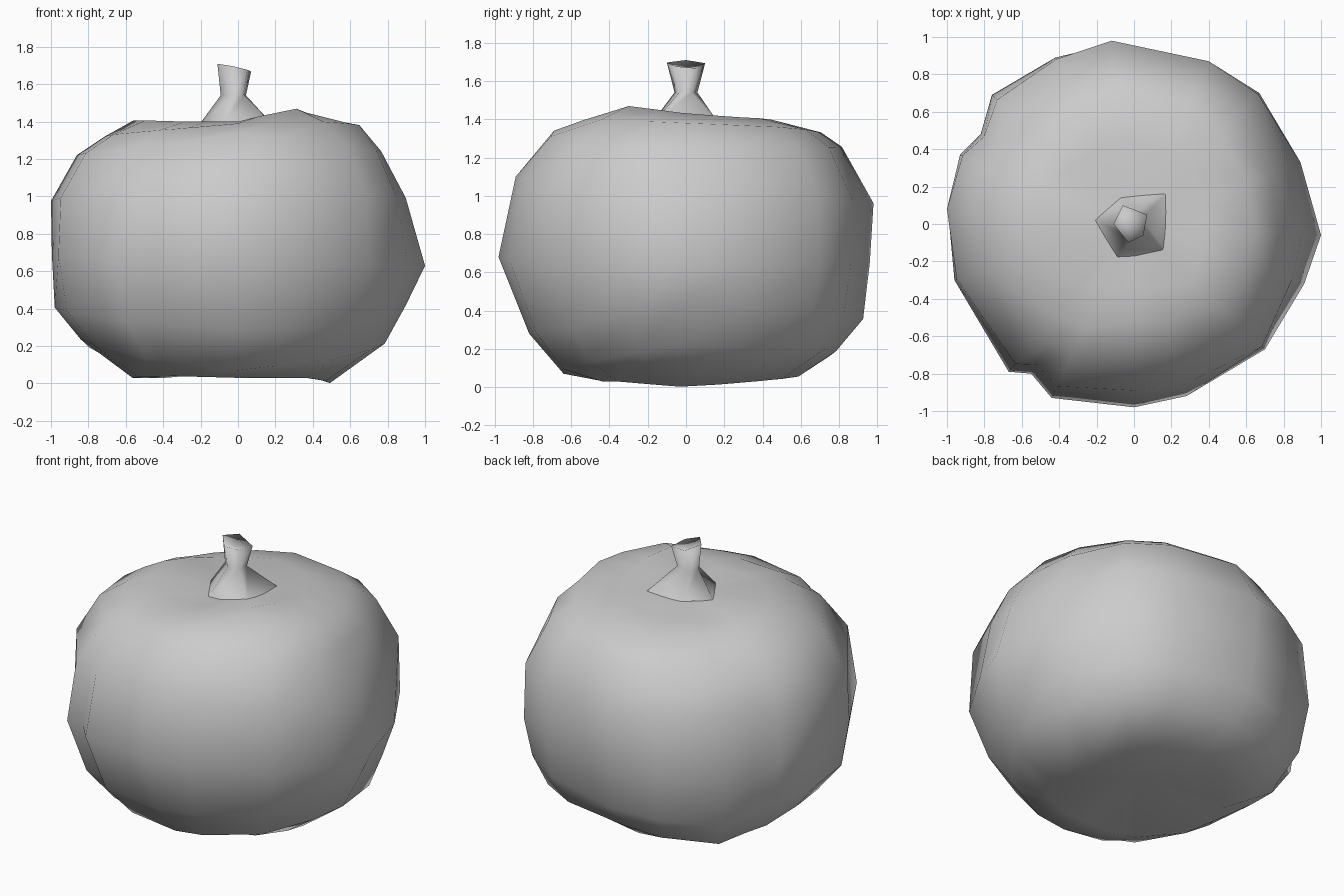
import bpy, bmesh, math
from mathutils import Vector

cube = bpy.data.objects.get("Cube")
if cube:
    bpy.data.objects.remove(cube, do_unlink=True)

# One plain grey for everything
grey = bpy.data.materials.new("plain_grey")
grey.use_nodes = True
colour = (0.6, 0.6, 0.6, 1)
grey.diffuse_color = colour
grey.node_tree.nodes["Principled BSDF"].inputs["Base Color"].default_value = colour


def skin(name, rings, high, low=None):
    """Bridge a stack of rings and close the ends on centre points."""
    bm = bmesh.new()
    loops = [[bm.verts.new(p) for p in ring] for ring in rings]
    n = len(loops[0])
    for a, b in zip(loops, loops[1:]):
        for i in range(n):
            j = (i + 1) % n
            bm.faces.new((a[i], a[j], b[j], b[i]))
    for loop, centre in ((loops[0], low), (loops[-1], high)):
        if centre:
            tip = bm.verts.new(centre)
            for i in range(n):
                bm.faces.new((loop[i], loop[(i + 1) % n], tip))
    bmesh.ops.recalc_face_normals(bm, faces=bm.faces)
    mesh = bpy.data.meshes.new(name)
    bm.to_mesh(mesh)
    bm.free()
    mesh.materials.append(grey)
    for face in mesh.polygons:
        face.use_smooth = True
    obj = bpy.data.objects.new(name, mesh)
    bpy.context.collection.objects.link(obj)
    return obj


# Pumpkin body: lumpy plan outline, and a side profile every eighth of a turn from +x
outline = [(1, -.06), (.89, .33), (.67, .7), (.4, .87), (-.12, .98), (-.42, .89),
           (-.76, .69), (-.82, .48), (-.93, .37), (-1, .08), (-.96, -.3),
           (-.67, -.79), (-.55, -.8), (-.44, -.93), (0, -.98), (.28, -.92), (.7, -.67), (.91, -.32)]
profiles = [
    [(.49, 0), (.79, .22), (.9, .43), (1, .63), (.89, .99), (.76, 1.24), (.65, 1.38), (.36, 1.43)],
    [(.52, .03), (.83, .2), (.93, .4), (.98, .64), (.97, 1), (.83, 1.25), (.67, 1.36), (.4, 1.41)],
    [(.6, .06), (.77, .2), (.91, .37), (.94, .66), (.97, .95), (.82, 1.26), (.72, 1.33), (.45, 1.4)],
    [(.52, .03), (.87, .13), (.95, .28), (1.01, .6), (.97, 1.02), (.79, 1.23), (.62, 1.34), (.45, 1.38)],
    [(.57, .03), (.84, .25), (.98, .42), (.99, .7), (1, .97), (.87, 1.22), (.72, 1.32), (.57, 1.41)],
    [(.54, .04), (.76, .14), (.91, .33), (1.02, .66), (.97, 1.03), (.82, 1.25), (.66, 1.35), (.44, 1.4)],
    [(.43, .03), (.64, .07), (.82, .28), (.98, .68), (.89, 1.1), (.69, 1.34), (.53, 1.39), (.32, 1.4)],
    [(.52, .03), (.73, .13), (.88, .3), (1, .62), (.98, 1.02), (.84, 1.26), (.64, 1.4), (.44, 1.47)],
]


def spoke(x, y):
    """The side profile that runs through one outline point."""
    angle = math.atan2(y, x)
    turn = (angle / (math.pi / 4)) % 8
    first = int(turn)
    side = [Vector(a).lerp(Vector(b), turn - first)
            for a, b in zip(profiles[first], profiles[(first + 1) % 8])]
    lump = math.hypot(x, y) / max(r for r, z in side) - 1
    points = []
    for level, (r, z) in enumerate(side):
        # outline lumps fade toward the crown and the base
        r *= 1 + lump * (1 if 2 <= level <= 4 else .4)
        points.append((r * math.cos(angle), r * math.sin(angle), z))
    return points


# the crown dips a little under the stem, the base is hollowed
body = skin("pumpkin_body", list(zip(*[spoke(x, y) for x, y in outline])),
            high=(0, 0, 1.37), low=(0, 0, .16))

# Five-sided stem: flared foot, narrow neck, tilted and dished top
foot = [(.18, .17), (-.07, .14), (-.21, .02), (-.09, -.18), (.19, -.17)]
rim = [(.07, .05), (-.06, .1), (-.11, 0), (-.03, -.1), (.05, -.06)]
stem = skin("stem", [
    [(x, y, 1.38) for x, y in foot],
    [(x * .75 - .01, y * .6, 1.54) for x, y in rim],
    [(x, y, 1.685 - x * .22 - y * .05) for x, y in rim],
], high=(-.02, 0, 1.66))
bpy.context.view_layer.update()
